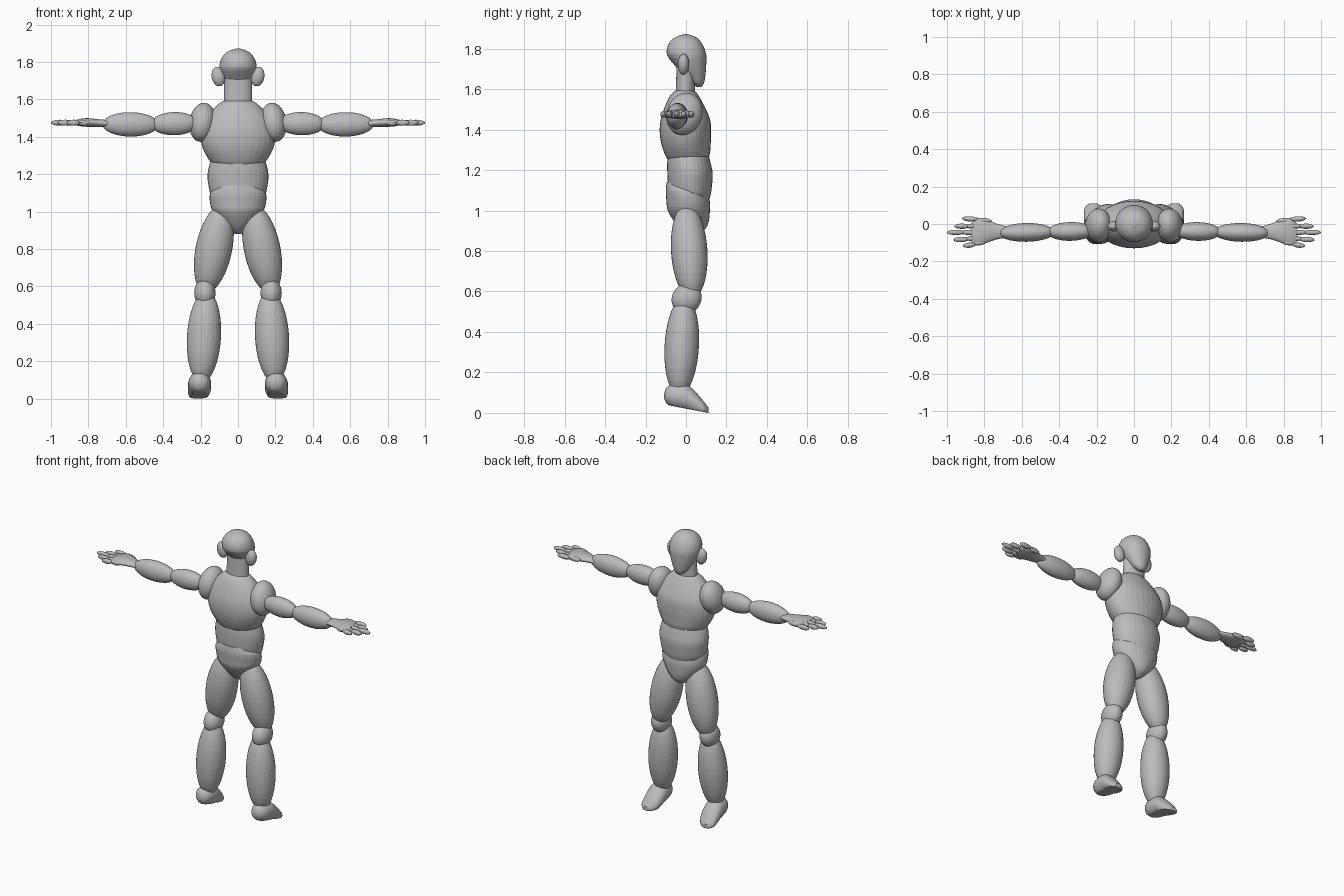
import bpy, bmesh, math
from mathutils import Matrix, Vector

if "Cube" in bpy.data.objects:
    bpy.data.objects.remove(bpy.data.objects["Cube"])

grey = bpy.data.materials.new("plain grey")
grey.diffuse_color = (0.5, 0.5, 0.5, 1)
grey.use_nodes = True
grey.node_tree.nodes["Principled BSDF"].inputs["Base Color"].default_value = grey.diffuse_color


def finish(name, bm, mirror):
    bmesh.ops.recalc_face_normals(bm, faces=bm.faces)
    me = bpy.data.meshes.new(name)
    bm.to_mesh(me)
    bm.free()
    me.materials.append(grey)
    ob = bpy.data.objects.new(name, me)
    bpy.context.collection.objects.link(ob)
    if mirror:
        ob.modifiers.new("Mirror", 'MIRROR').use_mirror_merge = False
    return ob


def ellipsoid(name, centre, a, b, c, mirror=True, seg=32, rings=20):
    """Ellipsoid spanned by three half-axis vectors; c runs along its poles."""
    m = Matrix((a, b, c)).transposed().to_4x4()
    m.translation = Vector(centre)
    bm = bmesh.new()
    bmesh.ops.create_uvsphere(bm, u_segments=seg, v_segments=rings, radius=1)
    bmesh.ops.transform(bm, matrix=m, verts=bm.verts)
    return finish(name, bm, mirror)


def spline(p, i, t):
    """Catmull-Rom point between rows i and i+1."""
    p0, p1, p2, p3 = (p[min(max(k, 0), len(p) - 1)] for k in range(i - 1, i + 3))
    return [0.5 * (2 * b + (c - a) * t + (2 * a - 5 * b + 4 * c - d) * t * t
                   + (3 * b - a - 3 * c + d) * t ** 3)
            for a, b, c, d in zip(p0, p1, p2, p3)]


def loft(name, rows, axis='Z', mirror=False, seg=32, sub=3, floor=None):
    """Oval rings (along, centre u, centre v, radius u, radius v), smoothly joined."""
    order = {'X': (0, 1, 2), 'Y': (1, 0, 2), 'Z': (1, 2, 0)}[axis]
    pts = [spline(rows, i, k / sub) for i in range(len(rows) - 1) for k in range(sub)]
    pts.append(list(rows[-1]))
    bm = bmesh.new()
    loops = []
    for t, u, v, ru, rv in pts:
        ring = []
        for k in range(seg):
            an = 2 * math.pi * k / seg
            p = (t, u + ru * math.cos(an), v + rv * math.sin(an))
            co = Vector([p[o] for o in order]) if axis != 'Z' else Vector((p[1], p[2], p[0]))
            if floor:
                co.z = max(co.z, floor(co.y))
            ring.append(bm.verts.new(co))
        loops.append(ring)
    for r0, r1 in zip(loops, loops[1:]):
        for k in range(seg):
            n = (k + 1) % seg
            bm.faces.new((r0[k], r0[n], r1[n], r1[k]))
    bm.faces.new(loops[0])
    bm.faces.new(loops[-1])
    return finish(name, bm, mirror)


# Head, neck and ears
loft("head", [(1.61, 0, .065, .012, .010), (1.63, 0, .056, .04, .033),
              (1.67, 0, .04, .064, .056), (1.72, 0, .021, .087, .079),
              (1.77, 0, .003, .1, .097), (1.82, 0, -.003, .088, .085),
              (1.855, 0, -.002, .056, .054), (1.872, 0, -.001, .008, .008)])
loft("neck", [(1.54, 0, -.004, .076, .05), (1.63, 0, -.002, .074, .047),
              (1.73, 0, 0, .074, .047)])
ellipsoid("ear", (.105, -.012, 1.722), (.036, 0, 0), (0, .028, 0), (.005, 0, .052))

# Torso
loft("chest", [(1.23, 0, .006, .11, .08), (1.27, 0, .007, .15, .108),
               (1.33, 0, .0, .185, .122), (1.39, 0, -.003, .2, .127),
               (1.45, 0, -.003, .192, .122), (1.51, 0, -.006, .163, .1),
               (1.56, 0, -.008, .12, .075), (1.59, 0, -.006, .08, .05),
               (1.6, 0, -.005, .03, .02)])
loft("abdomen", [(1.04, 0, .025, .11, .085), (1.08, 0, .022, .142, .1),
                 (1.12, 0, .02, .154, .108), (1.18, 0, .02, .163, .112),
                 (1.23, 0, .015, .158, .108), (1.28, 0, .01, .142, .1)])
loft("pelvis", [(.88, 0, .03, .015, .02), (.9, 0, .033, .045, .055),
                (.94, 0, .028, .09, .083), (1.0, 0, .014, .135, .104),
                (1.05, 0, .01, .15, .107), (1.1, 0, 0, .148, .1),
                (1.14, 0, -.015, .11, .08)])

# Legs
ellipsoid("thigh", (.129, .016, .8), (.099, 0, 0), (0, .09, 0), (-.04, -.012, .235))
ellipsoid("knee", (.177, .003, .565), (.057, 0, 0), (0, .074, 0), (0, .006, .075))
ellipsoid("shin", (.182, -.021, .33), (.091, 0, 0), (0, .085, 0), (-.012, .012, .245))
loft("foot", [(-.108, .203, .085, .012, .012), (-.095, .203, .086, .038, .04),
              (-.06, .204, .083, .057, .058), (0, .205, .075, .062, .066),
              (.05, .208, .045, .06, .056), (.09, .214, .02, .048, .033),
              (.11, .218, .012, .02, .016)],
     axis='Y', mirror=True, floor=lambda y: max(0, .021 - .19 * y))

# Arms
ellipsoid("shoulder", (.19, -.008, 1.477), (.07, 0, .005), (0, .09, 0), (-.012, .01, .104))
ellipsoid("upper_arm", (.34, -.04, 1.47), (0, .05, 0), (0, 0, .062), (.125, -.002, -.002))
ellipsoid("forearm", (.575, -.045, 1.466), (0, .05, 0), (0, 0, .065), (.15, -.002, .001))

# Hands: flat palm and five two-part fingers
loft("palm", [(.68, -.043, 1.47, .03, .018), (.74, -.04, 1.473, .044, .02),
              (.80, -.038, 1.476, .067, .023), (.84, -.043, 1.476, .073, .02),
              (.87, -.053, 1.475, .055, .012)], axis='X', mirror=True)
for name, y0, y1, x0, x1 in (("thumb", .018, .027, .76, .92),
                             ("first_finger", -.012, -.012, .82, .96),
                             ("middle_finger", -.045, -.045, .83, 1.0),
                             ("third_finger", -.077, -.083, .82, .965),
                             ("little_finger", -.1, -.113, .79, .915)):
    half = (x1 - x0) * .28
    for part, x, y in (("base", x0 + half, y0), ("tip", x1 - half, y1)):
        ellipsoid(f"{name}_{part}", (x, y, 1.475), (0, .014, 0), (0, 0, .016),
                  (half, (y1 - y0) / 4, 0), seg=16, rings=10)
